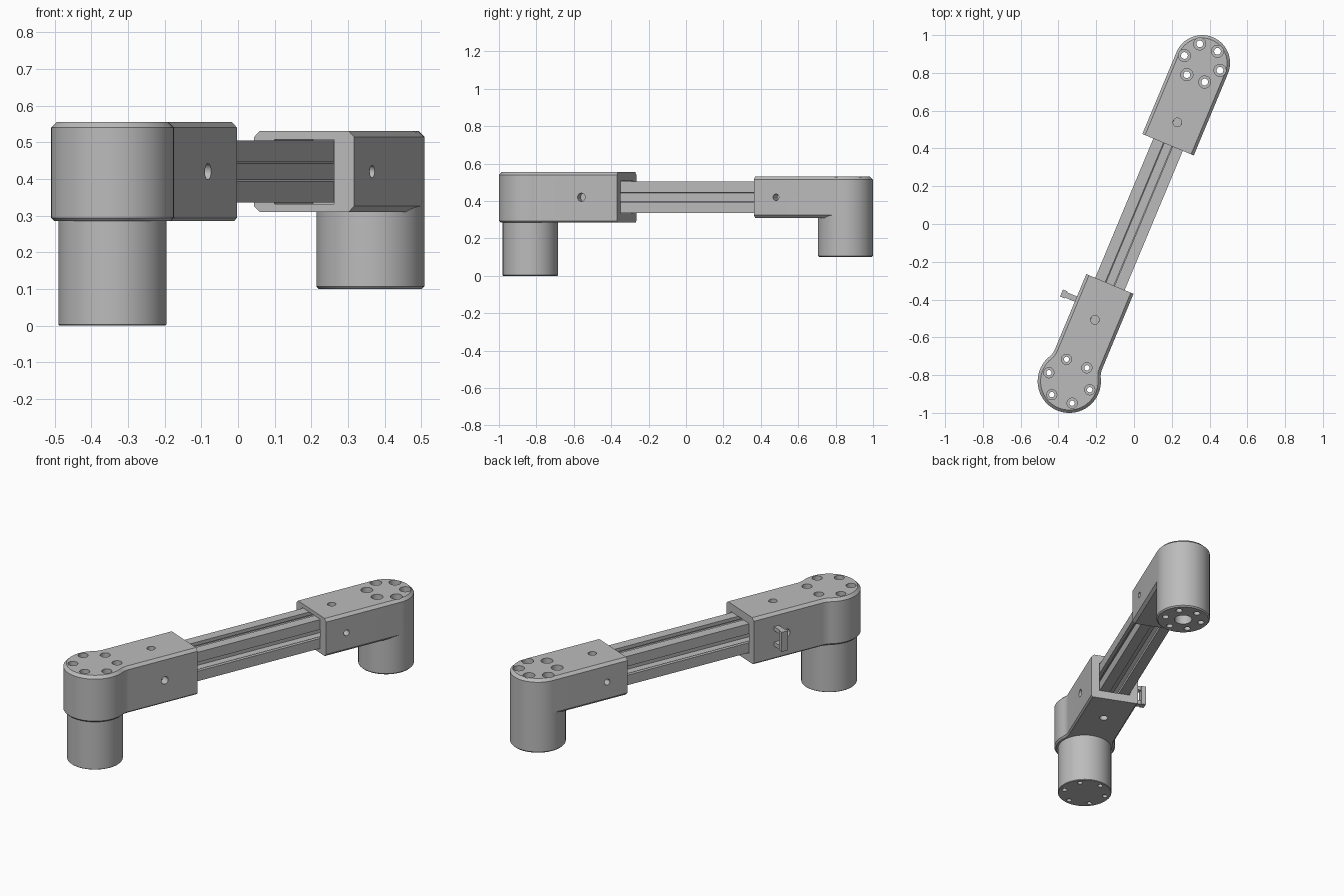
import bpy, bmesh
from math import pi, sin, cos, radians, sqrt, atan2
from mathutils import Matrix

if "Cube" in bpy.data.objects:
    bpy.data.objects.remove(bpy.data.objects["Cube"])

# Local frame: x runs along the arm from the shoulder axis, y is its left side
FRAME = Matrix.Translation((-0.3425, -0.8325, 0)) @ Matrix.Rotation(radians(67.34), 4, "Z")
REACH = 1.826      # shoulder axis to elbow axis
MID = 0.42         # height of the arm's centre line

grey = bpy.data.materials.new("machined_grey")
grey.use_nodes = True
grey.diffuse_color = (0.5, 0.5, 0.5, 1)
grey.node_tree.nodes["Principled BSDF"].inputs["Base Color"].default_value = (0.5, 0.5, 0.5, 1)


def make(name, bm):
    bmesh.ops.recalc_face_normals(bm, faces=bm.faces)
    mesh = bpy.data.meshes.new(name)
    bm.to_mesh(mesh)
    bm.free()
    mesh.materials.append(grey)
    obj = bpy.data.objects.new(name, mesh)
    bpy.context.collection.objects.link(obj)
    obj.matrix_world = FRAME
    return obj


def extrude(outline, z0, z1):
    bm = bmesh.new()
    face = bm.faces.new([bm.verts.new((x, y, z0)) for x, y in outline])
    top = bmesh.ops.extrude_face_region(bm, geom=[face])["geom"]
    for v in top:
        if isinstance(v, bmesh.types.BMVert):
            v.co.z = z1
    bmesh.ops.recalc_face_normals(bm, faces=bm.faces)
    return bm


def lathe(name, profile, x=0, y=0, steps=64):
    """Closed solid of revolution about z from (radius, height) points."""
    bm = bmesh.new()
    rings = []
    for r, z in profile:
        rings.append([bm.verts.new((x + r * cos(2 * pi * i / steps), y + r * sin(2 * pi * i / steps), z))
                      for i in range(steps)])
    for a, b in zip(rings, rings[1:]):
        for i in range(steps):
            j = (i + 1) % steps
            bm.faces.new((a[i], a[j], b[j], b[i]))
    bm.faces.new(rings[0])
    bm.faces.new(rings[-1])
    return make(name, bm)


def box(name, x0, x1, y0, y1, z0, z1):
    return make(name, extrude([(x0, y0), (x1, y0), (x1, y1), (x0, y1)], z0, z1))


def housing(name, outline, z0, z1, end_x, low, high):
    """Prism with chamfered rims, left square at its open end."""
    bm = extrude(outline, z0, z1)
    for z, width in ((z0, low), (z1, high)):
        rim = [e for e in bm.edges
               if all(abs(v.co.z - z) < 1e-5 for v in e.verts)
               and not all(abs(v.co.x - end_x) < 1e-5 for v in e.verts)]
        bmesh.ops.bevel(bm, geom=rim, offset=width, segments=1, affect="EDGES")
    return make(name, bm)


def cut(targets, cutters):
    for obj in targets:
        for c in cutters:
            mod = obj.modifiers.new("cut", "BOOLEAN")
            mod.operation, mod.solver, mod.object = "DIFFERENCE", "EXACT", c
        bpy.context.view_layer.update()
        graph = bpy.context.evaluated_depsgraph_get()
        mesh = bpy.data.meshes.new_from_object(obj.evaluated_get(graph))
        obj.modifiers.clear()
        obj.data = mesh
    for c in cutters:
        bpy.data.objects.remove(c)


def bolt_holes(x, ring, wide, narrow, top, sink):
    """Six counterbored through holes around a joint axis."""
    profile = [(narrow, -0.1), (narrow, top - sink), (wide, top - sink), (wide, top + 0.1)]
    return [lathe("bolt_cutter", profile, x + ring * cos(a), ring * sin(a), 24)
            for a in (radians(30 + 60 * k) for k in range(6))]


def cross_holes(x, upright, sideways):
    """One vertical and one sideways clamp hole through a housing."""
    a = lathe("clamp_cutter", [(upright, 0.2), (upright, 0.7)], x, 0, 32)
    b = lathe("clamp_cutter", [(sideways, -0.3), (sideways, 0.3)], 0, 0, 32)
    b.data.transform(Matrix.Translation((x, 0, MID)) @ Matrix.Rotation(pi / 2, 4, "X"))
    return [a, b]


# Shoulder housing: round head, filleted neck, square sleeve
R, HALF, FILLET, END = 0.1675, 0.1355, 0.1, 0.558
neck = sqrt((R + FILLET) ** 2 - (HALF + FILLET) ** 2)
touch = atan2(HALF + FILLET, neck)
side = [(END, HALF)]
for i in range(9):
    a = -pi / 2 + (touch - pi / 2) * i / 8
    side.append((neck + FILLET * cos(a), HALF + FILLET + FILLET * sin(a)))
arc = [(R * cos(a), R * sin(a)) for a in
       (touch + (2 * pi - 2 * touch) * i / 48 for i in range(1, 48))]
shoulder_outline = side + arc + [(x, -y) for x, y in reversed(side)]
shoulder = housing("shoulder_housing", shoulder_outline, 0.285, 0.555, END, 0.009, 0.0155)
shoulder_motor = lathe("shoulder_base", [(0.1445, 0), (0.1475, 0.003), (0.1475, 0.3)])

# Elbow housing: plain rounded bar over a long drum
ER, EEND = 0.1475, 1.357
elbow_outline = [(EEND, -ER)] + [(REACH + ER * cos(a), ER * sin(a)) for a in
                                 (-pi / 2 + pi * i / 32 for i in range(33))] + [(EEND, ER)]
elbow = housing("elbow_housing", elbow_outline, 0.31, 0.53, EEND, 0.0155, 0.0155)
elbow_motor = lathe("elbow_drum", [(ER - 0.007, 0.1), (ER, 0.107), (ER, 0.5)], REACH)

# Pockets for the beam, bolt circles and clamp holes
POCKET = 0.088
cut([shoulder], [box("pocket_cutter", 0.2, 0.7, -POCKET, POCKET, MID - POCKET, MID + POCKET)]
    + cross_holes(0.352, 0.023, 0.022))
cut([elbow], [box("pocket_cutter", 1.2, 1.63, -POCKET, POCKET, MID - POCKET, MID + POCKET)]
    + cross_holes(1.485, 0.023, 0.017))
cut([shoulder, shoulder_motor], bolt_holes(0, 0.117, 0.027, 0.014, 0.555, 0.04))
cut([elbow, elbow_motor], bolt_holes(REACH, 0.102, 0.032, 0.018, 0.53, 0.04)
    + [lathe("shaft_cutter", [(0.048, 0), (0.048, 0.2)], REACH, 0, 40)])

# Slotted beam: a quarter of the section turned four times
W, SLOT = 0.0845, 0.026
quarter = [(W, -W), (W, -SLOT), (W - 0.02, -SLOT), (W - 0.02, -0.046), (W - 0.035, -0.046),
           (W - 0.055, -0.022), (W - 0.055, 0.022), (W - 0.035, 0.046), (W - 0.02, 0.046),
           (W - 0.02, SLOT), (W, SLOT)]
section = []
for k in range(4):
    c, s = round(cos(k * pi / 2)), round(sin(k * pi / 2))
    section += [(x * c - y * s, x * s + y * c) for x, y in quarter]
beam = make("slotted_beam", extrude(section, 0.22, 1.61))
beam.data.transform(Matrix.Translation((0, 0, MID)) @ Matrix.Rotation(pi / 2, 4, "Y"))

# Cable clip on the shoulder sleeve: two posts and an outer bar
for name, z in (("lower", MID - 0.045), ("upper", MID + 0.045)):
    box("clip_post_" + name, 0.4, 0.43, HALF - 0.005, 0.2, z - 0.012, z + 0.012)
box("clip_bar", 0.395, 0.435, 0.192, 0.218, MID - 0.057, MID + 0.057)

# Smooth the round walls, keep the machined edges sharp
for obj in (shoulder, shoulder_motor, elbow, elbow_motor):
    bpy.ops.object.select_all(action="DESELECT")
    obj.select_set(True)
    bpy.context.view_layer.objects.active = obj
    bpy.ops.object.shade_smooth_by_angle(angle=radians(25))
